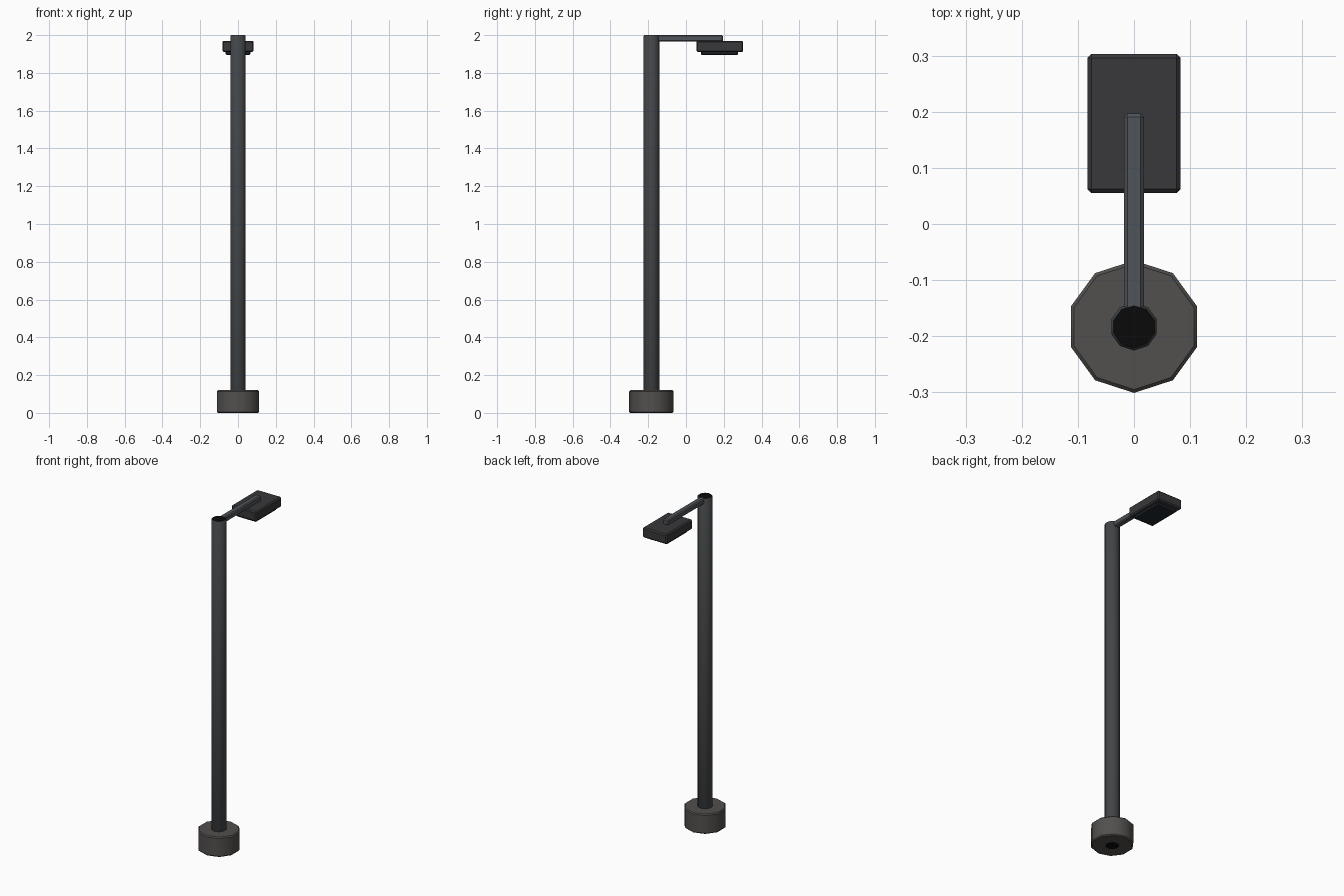
import bpy, bmesh, math
from mathutils import Matrix

if "Cube" in bpy.data.objects:
    bpy.data.objects.remove(bpy.data.objects["Cube"])

POLE_Y = -0.183
SIDES = 10


def material(name, rgb):
    m = bpy.data.materials.new(name)
    m.diffuse_color = (*rgb, 1)
    m.use_nodes = True
    m.node_tree.nodes["Principled BSDF"].inputs["Base Color"].default_value = m.diffuse_color
    return m


metal = material("dark_metal", (0.055, 0.06, 0.065))
stone = material("dark_concrete", (0.085, 0.08, 0.075))
housing = material("housing", (0.04, 0.04, 0.043))
arm_metal = material("arm_metal", (0.08, 0.09, 0.10))
lens_glass = material("lens", (0.015, 0.02, 0.03))
black = material("pole_end", (0.003, 0.003, 0.003))


def finish(name, bm, mats, smooth=False):
    bmesh.ops.recalc_face_normals(bm, faces=bm.faces)
    me = bpy.data.meshes.new(name)
    bm.to_mesh(me)
    bm.free()
    ob = bpy.data.objects.new(name, me)
    bpy.context.collection.objects.link(ob)
    for m in mats:
        me.materials.append(m)
    if smooth:
        bpy.ops.object.select_all(action='DESELECT')
        ob.select_set(True)
        bpy.context.view_layer.objects.active = ob
        bpy.ops.object.shade_smooth_by_angle(angle=math.radians(40))
    return ob


def lathe(name, profile, mats, closed=False):
    """Ten-sided turned part; open profiles get end caps in the second material."""
    bm = bmesh.new()
    rings = []
    for r, z in profile:
        angles = [math.pi / 2 + math.tau * i / SIDES for i in range(SIDES)]
        rings.append([bm.verts.new((r * math.cos(a), POLE_Y + r * math.sin(a), z)) for a in angles])
    pairs = list(zip(rings, rings[1:]))
    if closed:
        pairs.append((rings[-1], rings[0]))
    for lo, hi in pairs:
        for i in range(SIDES):
            j = (i + 1) % SIDES
            bm.faces.new((lo[i], lo[j], hi[j], hi[i]))
    if not closed:
        for ring in (rings[0], rings[-1]):
            bm.faces.new(ring).material_index = 1
    return finish(name, bm, mats, smooth=True)


def block(name, lo, hi, bevel, mat):
    """Chamfered box between two corners."""
    bm = bmesh.new()
    size = [b - a for a, b in zip(lo, hi)]
    mid = [(a + b) / 2 for a, b in zip(lo, hi)]
    bmesh.ops.create_cube(bm, size=1, matrix=Matrix.Translation(mid) @ Matrix.Diagonal((*size, 1)))
    bmesh.ops.bevel(bm, geom=bm.edges[:], offset=bevel, segments=1, affect='EDGES')
    return finish(name, bm, [mat])


# Footing ring around the pole
lathe("base", [(0.038, 0), (0.112, 0), (0.118, 0.006), (0.118, 0.114), (0.112, 0.12), (0.038, 0.12)],
      [stone], closed=True)

# Pole with dark ends
lathe("pole", [(0.038, 0), (0.0425, 0.006), (0.0425, 1.994), (0.038, 2.0)], [metal, black])

# Arm, lamp housing and lens
block("arm", (-0.018, -0.16, 1.966), (0.018, 0.197, 2.0), 0.006, arm_metal)
block("lamp_head", (-0.083, 0.055, 1.91), (0.083, 0.303, 1.97), 0.007, housing)
block("lens", (-0.065, 0.08, 1.895), (0.065, 0.275, 1.915), 0.004, lens_glass)
